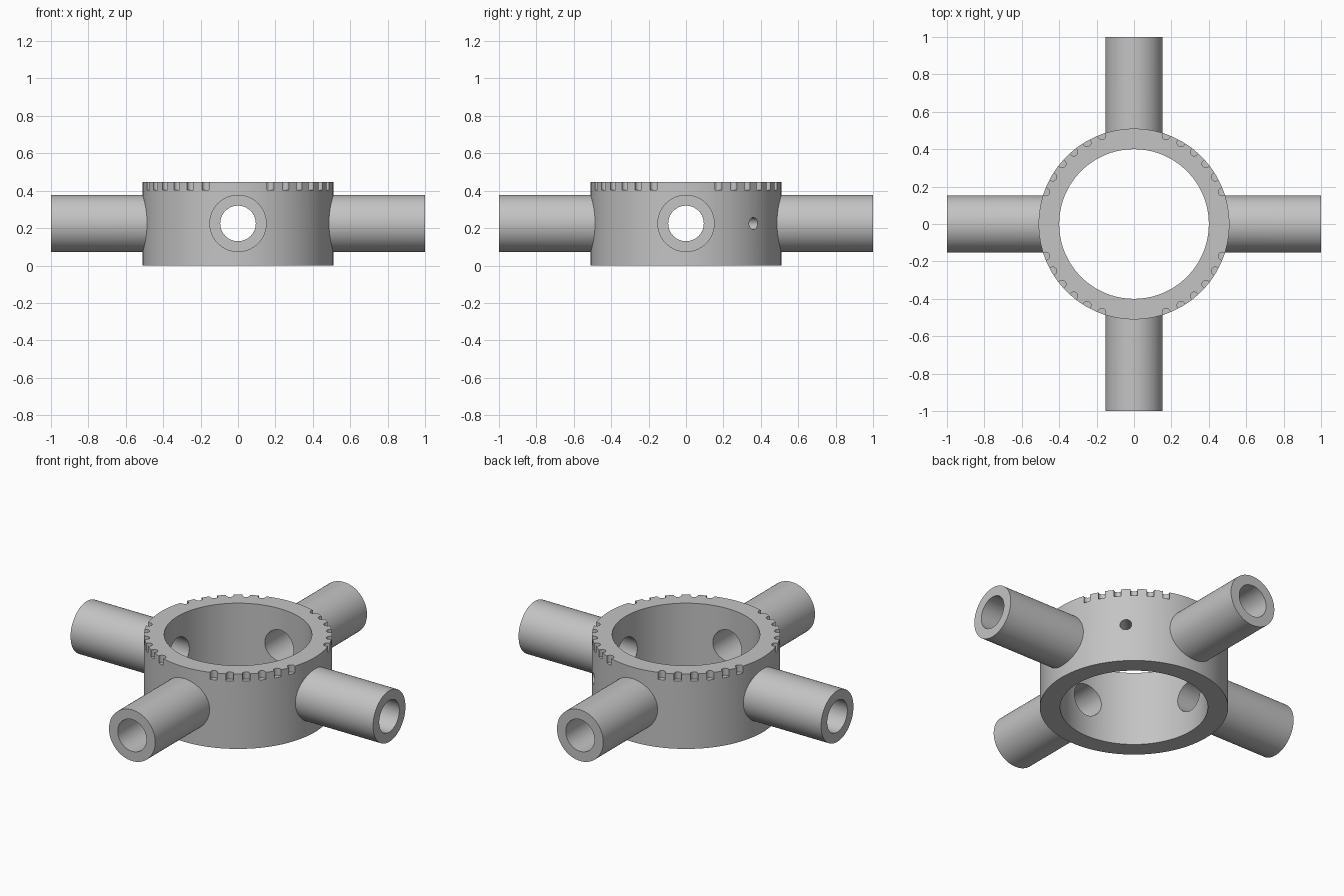
import bpy
from math import radians, sin, cos, pi
from mathutils import Vector

cube = bpy.data.objects.get("Cube")
if cube:
    bpy.data.objects.remove(cube, do_unlink=True)

R_OUT, R_IN, HEIGHT = 0.51, 0.40, 0.447
MID = 0.225          # height of the pipe axes
PIPE_R, BORE_R = 0.153, 0.095

grey = bpy.data.materials.new("plain_grey")
grey.use_nodes = True
colour = (0.55, 0.55, 0.55, 1)
grey.diffuse_color = colour
grey.node_tree.nodes["Principled BSDF"].inputs["Base Color"].default_value = colour


def rod(name, start, end, radius, sides=64):
    """Solid cylinder between two points."""
    a, b = Vector(start), Vector(end)
    bpy.ops.mesh.primitive_cylinder_add(
        vertices=sides, radius=radius, depth=(b - a).length, location=(a + b) / 2,
        rotation=(b - a).to_track_quat('Z', 'Y').to_euler())
    ob = bpy.context.object
    ob.name = name
    ob.data.materials.append(grey)
    return ob


def combine(target, tool, operation):
    """Apply a boolean and discard the tool."""
    mod = target.modifiers.new(operation.lower(), 'BOOLEAN')
    mod.operation, mod.object, mod.solver = operation, tool, 'EXACT'
    bpy.context.view_layer.objects.active = target
    bpy.ops.object.modifier_apply(modifier=mod.name)
    bpy.data.objects.remove(tool, do_unlink=True)


def polar(r, degrees, z):
    a = radians(degrees)
    return (r * cos(a), r * sin(a), z)


# Solid hub with crossing pipes
hub = rod("hub_with_four_pipes", (0, 0, 0), (0, 0, HEIGHT), R_OUT, 128)
for angle in (0, 90):
    combine(hub, rod("pipe", polar(-1, angle, MID), polar(1, angle, MID), PIPE_R), 'UNION')

# Central opening and pipe bores
combine(hub, rod("opening", (0, 0, -0.1), (0, 0, 0.6), R_IN, 128), 'DIFFERENCE')
for angle in (0, 90):
    combine(hub, rod("bore", polar(-1.1, angle, MID), polar(1.1, angle, MID), BORE_R), 'DIFFERENCE')

# Set screw hole through the wall
combine(hub, rod("screw_hole", polar(0.3, 45, MID), polar(0.6, 45, MID), 0.032, 32), 'DIFFERENCE')

# Grip notches round the top rim, skipped above each pipe
for quadrant in range(0, 360, 90):
    for step in range(20, 80, 10):
        angle = quadrant + step
        combine(hub, rod("notch", polar(0.502, angle, 0.405), polar(0.502, angle, 0.55), 0.021, 20),
                'DIFFERENCE')

bpy.ops.object.select_all(action='DESELECT')
hub.select_set(True)
bpy.context.view_layer.objects.active = hub
bpy.ops.object.shade_smooth_by_angle(angle=radians(30))
